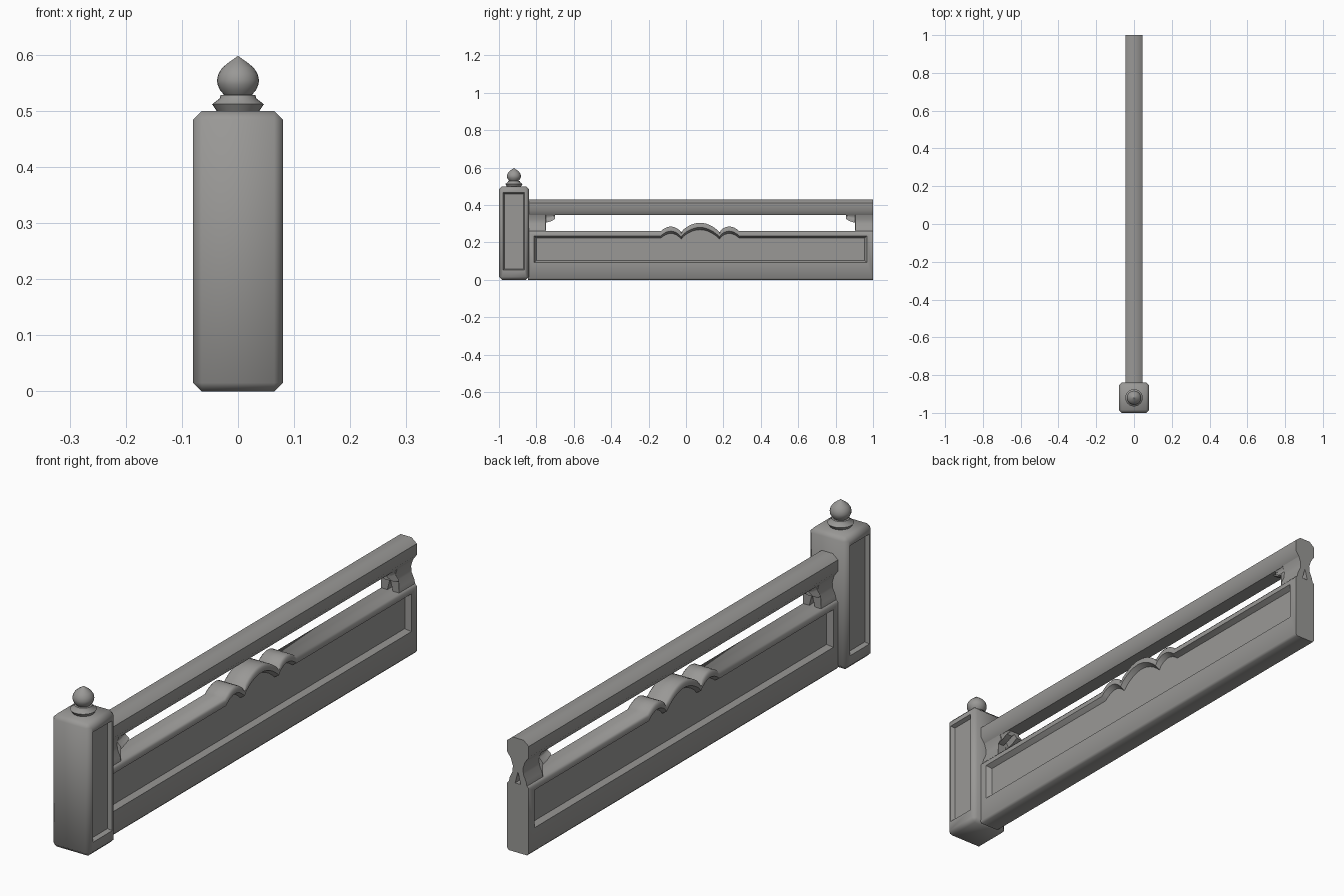
import bpy, bmesh, math

if "Cube" in bpy.data.objects:
    bpy.data.objects.remove(bpy.data.objects["Cube"])

stone = bpy.data.materials.new("grey stone")
stone.diffuse_color = (0.32, 0.315, 0.305, 1)
stone.use_nodes = True
stone.node_tree.nodes["Principled BSDF"].inputs["Base Color"].default_value = stone.diffuse_color


def finish(name, bm, angle=50):
    bmesh.ops.recalc_face_normals(bm, faces=bm.faces)
    me = bpy.data.meshes.new(name)
    bm.to_mesh(me)
    bm.free()
    ob = bpy.data.objects.new(name, me)
    bpy.context.collection.objects.link(ob)
    me.materials.append(stone)
    bpy.ops.object.select_all(action='DESELECT')
    ob.select_set(True)
    bpy.context.view_layer.objects.active = ob
    bpy.ops.object.shade_smooth_by_angle(angle=math.radians(angle))
    return ob


def loft(name, rings, angle=50):
    """Skin a list of equal-length closed rings and cap both ends."""
    bm = bmesh.new()
    loops = [[bm.verts.new(p) for p in r] for r in rings]
    n = len(loops[0])
    for a, b in zip(loops, loops[1:]):
        for i in range(n):
            j = (i + 1) % n
            bm.faces.new((a[i], a[j], b[j], b[i]))
    bm.faces.new(loops[0])
    bm.faces.new(loops[-1])
    return finish(name, bm, angle)


# Post: chamfered block with a sunk panel on each x side
bm = bmesh.new()
bmesh.ops.create_cube(bm, size=1)
for v in bm.verts:
    v.co = (v.co.x * 0.16, v.co.y * 0.16 - 0.92, v.co.z * 0.5 + 0.25)
bmesh.ops.bevel(bm, geom=bm.edges[:], offset=0.0155, segments=1, affect='EDGES')
for f in [f for f in bm.faces if abs(f.normal.x) > 0.99]:
    s = math.copysign(1, f.normal.x)
    bmesh.ops.inset_region(bm, faces=[f], thickness=0.01)
    for v in f.verts:
        v.co.z = 0.052 if v.co.z < 0.25 else 0.466
    bmesh.ops.inset_region(bm, faces=[f], thickness=0.009)
    for v in f.verts:
        v.co.x -= s * 0.015
finish("post", bm)

# Finial: moulded collar and pointed bulb turned on the post axis
profile = [(0.037, 0.498), (0.046, 0.512), (0.033, 0.522), (0.031, 0.528),
           (0.025, 0.529), (0.032, 0.537), (0.0365, 0.547), (0.0375, 0.555),
           (0.035, 0.566), (0.028, 0.577), (0.016, 0.587), (0.007, 0.593), (0.0005, 0.598)]
SEG = 24
loft("finial", [[(r * math.cos(2 * math.pi * i / SEG), -0.92 + r * math.sin(2 * math.pi * i / SEG), z)
                 for i in range(SEG)] for r, z in profile], 35)

# Infill panel: scalloped top, sunk field on both sides
Y0, Y1, YC = -0.845, 1.0, 0.075
hump = []                                   # (y, z) points of the three arches
for c, w, base, rise in ((-0.155, 0.11, 0.26, 0.025), (0, 0.21, 0.255, 0.05), (0.155, 0.11, 0.26, 0.025)):
    n = 8 if w < 0.2 else 12
    for i in range(n + 1):
        t = i / n * 2 - 1
        y = YC + c + t * w / 2
        if hump and y - hump[-1][0] < 1e-4:
            continue
        z = base + rise * (1 - t * t)
        if c and t * c < 0:                 # inner foot drops into the valley
            z -= 0.005 * t * t
        hump.append((y, z))


def panel_ring(x, side, drop, bottom):
    top = [(Y0 + side, 0.26)] + hump + [(Y1 - side, 0.26)]
    return ([(x, y, z - drop) for y, z in top] +
            [(x, Y1 - side, bottom), (x, Y0 + side, bottom)])


half = [(0.026, 0.045, 0.037, 0.104), (0.045, 0.033, 0.025, 0.093),
        (0.045, 0, 0.008, 0.008), (0.038, 0, 0, 0)]
loft("infill_panel", [panel_ring(*h) for h in half] +
     [panel_ring(-h[0], *h[1:]) for h in reversed(half)])

# Handrail: chamfered bar
rail = [(0.023, 0.43), (0.045, 0.412), (0.045, 0.37), (0.028, 0.346)]
section = rail + [(-x, z) for x, z in reversed(rail)]
loft("handrail", [[(x, y, z) for x, z in section] for y in (Y0, Y1)])

# Brackets: waisted supports with a notch below and a stepped nose
waist = [(0.012, 0.0), (0.038, 0.0), (0.034, 0.2), (0.023, 0.45), (0.021, 0.7), (0.03, 1.0)]
outline = [(0, 0.5)] + waist + [(-x, t) for x, t in reversed(waist)]
stations = [(0, 0.258), (0.095, 0.258), (0.096, 0.305), (0.12, 0.312), (0.145, 0.325)]
for name, start, d in (("post_bracket", Y0, 1), ("end_bracket", Y1, -1)):
    loft(name, [[(x, start + d * s, b + t * (0.35 - b)) for x, t in outline]
                for s, b in stations])
